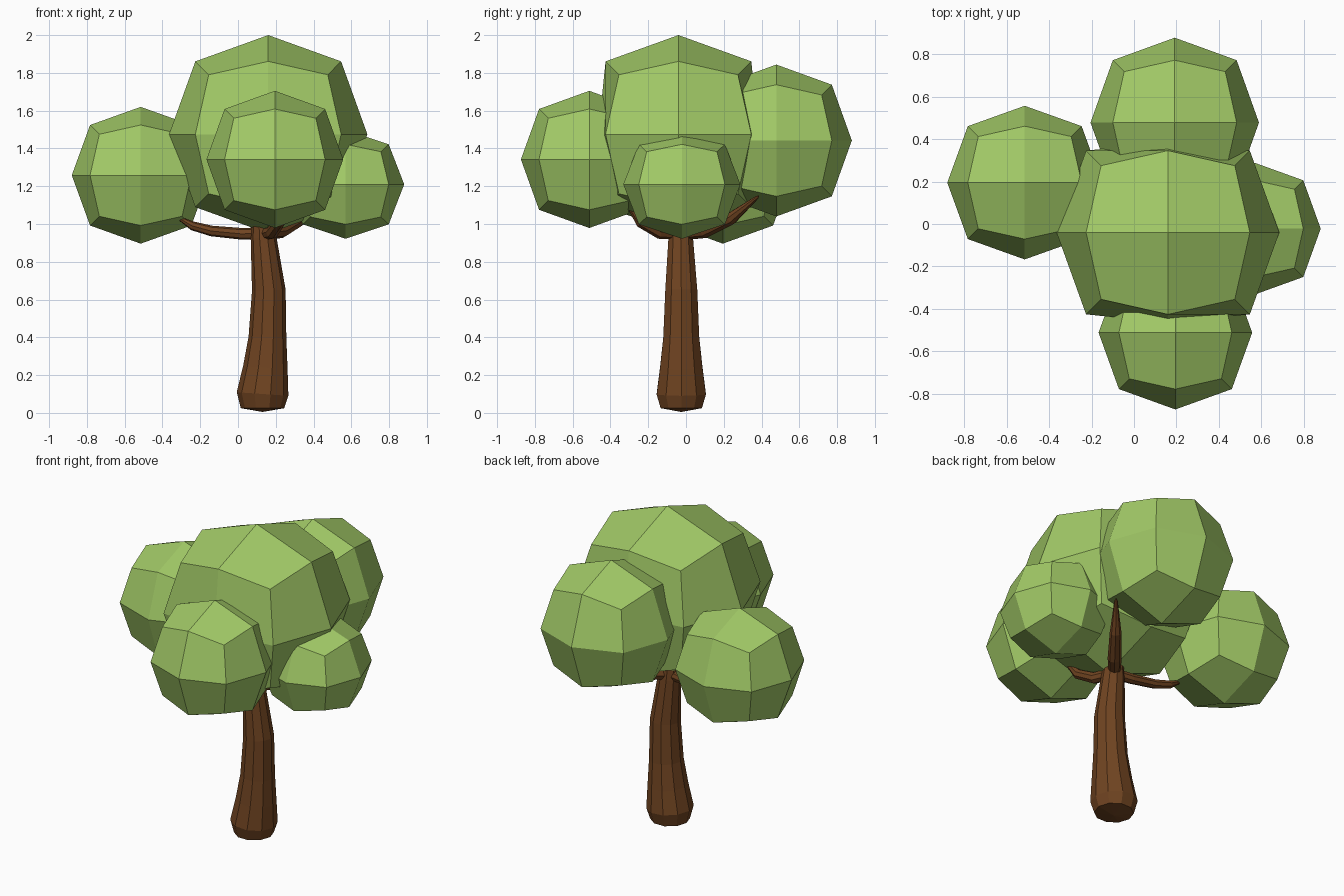
import bpy, bmesh, math
from mathutils import Vector

cube = bpy.data.objects.get("Cube")
if cube:
    bpy.data.objects.remove(cube, do_unlink=True)


def material(name, rgb):
    m = bpy.data.materials.new(name)
    m.use_nodes = True
    m.diffuse_color = (*rgb, 1)
    bsdf = m.node_tree.nodes["Principled BSDF"]
    bsdf.inputs["Base Color"].default_value = (*rgb, 1)
    bsdf.inputs["Roughness"].default_value = 0.9
    return m


leaf = material("leaf green", (0.36, 0.59, 0.135))
bark = material("bark brown", (0.16, 0.057, 0.015))


def finish(bm, name, mat):
    bmesh.ops.recalc_face_normals(bm, faces=bm.faces)
    mesh = bpy.data.meshes.new(name)
    bm.to_mesh(mesh)
    bm.free()
    mesh.materials.append(mat)
    obj = bpy.data.objects.new(name, mesh)
    bpy.context.collection.objects.link(obj)
    return obj


def foliage(name, centre, radius, squash_y=1.0):
    """Once-divided cube, rounded by pulling its edges and corners inward."""
    bm = bmesh.new()
    bmesh.ops.create_cube(bm, size=2)
    bmesh.ops.subdivide_edges(bm, edges=bm.edges[:], cuts=1, use_grid_fill=True)
    pull = {1: 1.0, 2: 0.735, 3: 0.6}
    for v in bm.verts:
        axes = sum(abs(c) > 0.5 for c in v.co)
        scale = pull[axes]
        if axes == 1 and abs(v.co.y) > 0.5:
            scale *= squash_y
        v.co = Vector(centre) + Vector([c * scale * r for c, r in zip(v.co, radius)])
    return finish(bm, name, leaf)


def limb(name, path, radii, sides, tip=0.02):
    """Tapered tube along a path, closed by shallow pointed caps."""
    bm = bmesh.new()
    pts = [Vector(p) for p in path]
    rings = []
    for i, (p, r) in enumerate(zip(pts, radii)):
        along = (pts[min(i + 1, len(pts) - 1)] - pts[max(i - 1, 0)]).normalized()
        ref = Vector((0, 1, 0)) if abs(along.z) > 0.8 else Vector((0, 0, 1))
        u = along.cross(ref).normalized()
        w = along.cross(u)
        rings.append([bm.verts.new(p + r * (u * math.cos(a) + w * math.sin(a)))
                      for a in (2 * math.pi * k / sides for k in range(sides))])
    for a, b in zip(rings, rings[1:]):
        for k in range(sides):
            n = (k + 1) % sides
            bm.faces.new((a[k], a[n], b[n], b[k]))
    for ring, end, inner in ((rings[0], pts[0], pts[1]), (rings[-1], pts[-1], pts[-2])):
        apex = bm.verts.new(end + (end - inner).normalized() * tip)
        for k in range(sides):
            bm.faces.new((ring[k], ring[(k + 1) % sides], apex))
    return finish(bm, name, bark)


# Crown
foliage("main_crown", (0.16, -0.04, 1.475), (0.525, 0.525, 0.525), 0.81)
foliage("right_foliage", (-0.515, 0.195, 1.258), (0.365, 0.362, 0.362))
foliage("front_foliage", (0.195, -0.512, 1.342), (0.362, 0.362, 0.363))
foliage("back_foliage", (0.192, 0.478, 1.442), (0.397, 0.4, 0.402))
foliage("left_foliage", (0.57, -0.022, 1.21), (0.31, 0.31, 0.288))

# Trunk with a flared foot and a gentle bend
limb("trunk",
     [(0.13, -0.025, 0.025), (0.13, -0.025, 0.1), (0.145, -0.025, 0.24), (0.156, -0.025, 0.4),
      (0.163, -0.025, 0.65), (0.135, -0.028, 0.93), (0.13, -0.028, 1.0)],
     [0.115, 0.137, 0.118, 0.1, 0.089, 0.068, 0.06], 10)

# Branches reaching under the foliage
limb("right_branch",
     [(0.13, -0.02, 0.95), (0.02, 0.0, 0.948), (-0.14, 0.02, 0.963), (-0.24, 0.035, 0.99),
      (-0.31, 0.04, 1.03)],
     [0.032, 0.031, 0.028, 0.024, 0.01], 8)
limb("front_branch",
     [(0.14, -0.03, 0.95), (0.18, -0.14, 0.955), (0.22, -0.24, 1.01), (0.25, -0.31, 1.11)],
     [0.034, 0.034, 0.03, 0.012], 8)
limb("back_branch",
     [(0.13, -0.02, 0.95), (0.23, 0.1, 0.965), (0.34, 0.24, 1.03), (0.45, 0.375, 1.14)],
     [0.036, 0.04, 0.034, 0.01], 8)
